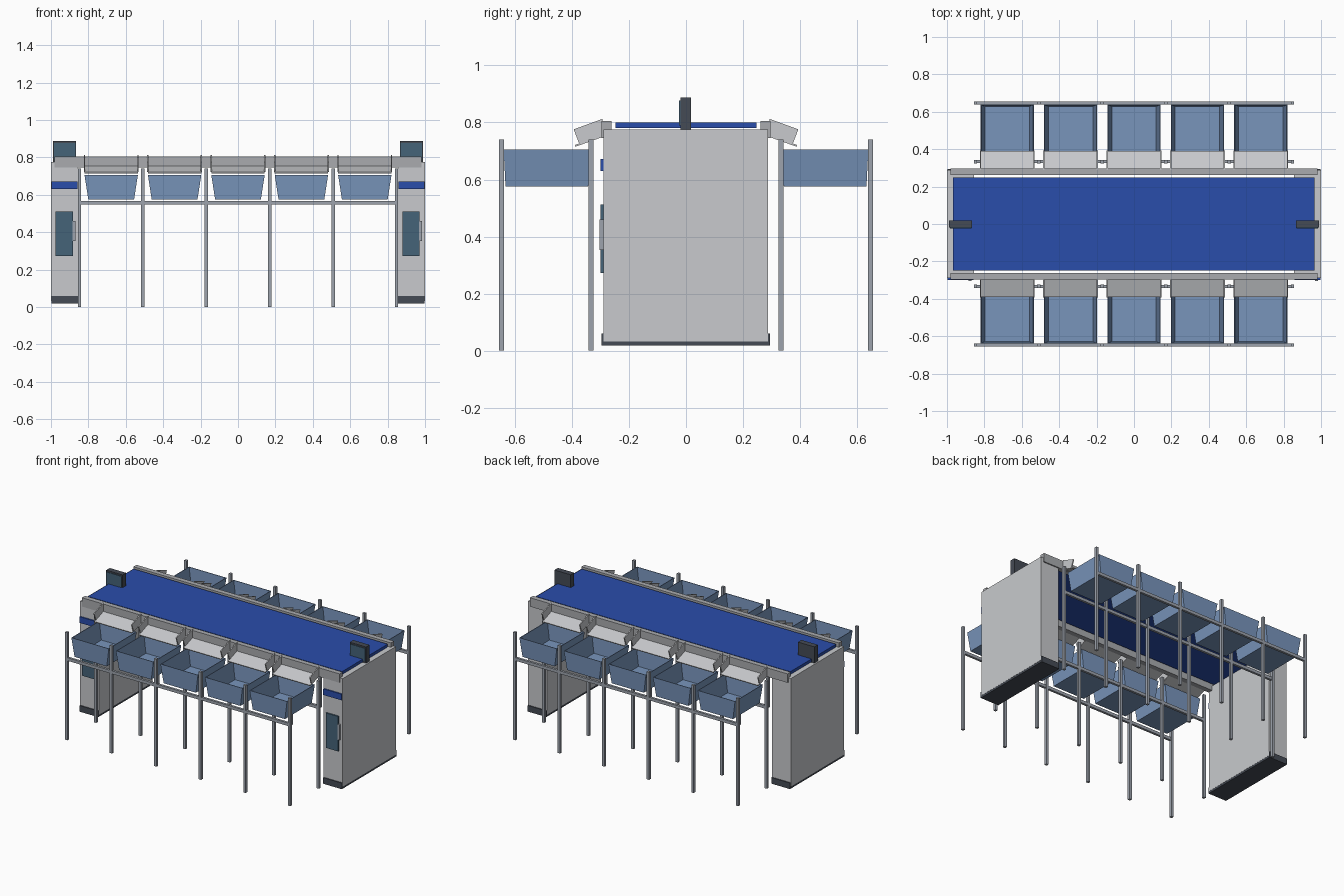
import bpy, bmesh
from mathutils import Vector

cube = bpy.data.objects.get("Cube")
if cube:
    bpy.data.objects.remove(cube, do_unlink=True)


def material(name, r, g, b):
    m = bpy.data.materials.new(name)
    m.use_nodes = True
    m.diffuse_color = (r, g, b, 1)
    m.node_tree.nodes["Principled BSDF"].inputs["Base Color"].default_value = (r, g, b, 1)
    return m


PANEL = material("light grey panel", 0.58, 0.59, 0.61)
METAL = material("frame grey", 0.34, 0.37, 0.42)
RAIL = material("rail grey", 0.40, 0.41, 0.43)
BLUE = material("belt blue", 0.023, 0.075, 0.41)
BIN = material("bin blue", 0.19, 0.30, 0.50)
DARK = material("dark grey", 0.06, 0.07, 0.09)
TEAL = material("dark teal", 0.06, 0.125, 0.19)


def finish(name, bm, mat):
    bmesh.ops.recalc_face_normals(bm, faces=bm.faces)
    mesh = bpy.data.meshes.new(name)
    bm.to_mesh(mesh)
    bm.free()
    mesh.materials.append(mat)
    ob = bpy.data.objects.new(name, mesh)
    bpy.context.collection.objects.link(ob)
    return ob


def box(name, mat, x, y, z):
    """Box from (low, high) ranges on each axis."""
    bm = bmesh.new()
    bmesh.ops.create_cube(bm, size=1)
    for v in bm.verts:
        v.co = Vector([(a + b) / 2 + c * (b - a) for (a, b), c in zip((x, y, z), v.co)])
    return finish(name, bm, mat)


def span(centre, size):
    return (centre - size / 2, centre + size / 2)


def prism(name, mat, profile, x0, x1):
    """Extrude a (y, z) profile along x."""
    bm = bmesh.new()
    face = bm.faces.new([bm.verts.new((x0, y, z)) for y, z in profile])
    ext = bmesh.ops.extrude_face_region(bm, geom=[face])["geom"]
    verts = [e for e in ext if isinstance(e, bmesh.types.BMVert)]
    bmesh.ops.translate(bm, verts=verts, vec=(x1 - x0, 0, 0))
    return finish(name, bm, mat)


def tote(name, cx, cy):
    """Open tapered bin with thin walls."""
    bm = bmesh.new()
    bmesh.ops.create_cube(bm, size=1)
    for v in bm.verts:
        top = v.co.z > 0
        v.co = (cx + v.co.x * (0.285 if top else 0.245),
                cy + v.co.y * (0.303 if top else 0.29),
                0.705 if top else 0.576)
    lid = max(bm.faces, key=lambda f: f.calc_center_median().z)
    bmesh.ops.inset_individual(bm, faces=[lid], thickness=0.006)
    floor = bmesh.ops.extrude_discrete_faces(bm, faces=[lid])["faces"][0]
    for v in floor.verts:
        v.co = (cx + (v.co.x - cx) * 0.86, cy + (v.co.y - cy) * 0.96, 0.583)
    return finish(name, bm, BIN)


# End cabinets with plinth, stripe, door and display
for side, cx in (("right", -0.927), ("left", 0.927)):
    box(side + "_cabinet", PANEL, span(cx, 0.144), (-0.29, 0.288), (0.032, 0.776))
    box(side + "_plinth", DARK, span(cx, 0.142), (-0.297, 0.295), (0.018, 0.06))
    box(side + "_stripe", BLUE, span(cx, 0.138), (-0.299, -0.289), (0.63, 0.672))
    box(side + "_door", TEAL, span(cx - 0.002, 0.093), (-0.3, -0.289), (0.272, 0.512))
    box(side + "_door_handle", METAL, span(cx + 0.05, 0.016), (-0.304, -0.289), (0.353, 0.46))
    box(side + "_display", DARK, span(cx, 0.124), (-0.02, 0.018), (0.776, 0.888))
    box(side + "_display_screen", TEAL, span(cx, 0.116), (-0.024, -0.019), (0.79, 0.878))

# Conveyor belt
box("belt", BLUE, (-0.968, 0.966), (-0.248, 0.248), (0.78, 0.8))

PITCH = 0.339
for side, s in (("front", -1), ("back", 1)):
    # Side rail of the conveyor
    box(side + "_rail", RAIL, (-0.98, 0.98), sorted((s * 0.262, s * 0.296)), (0.745, 0.806))

    # Rack legs and bars
    for row, y in (("inner", 0.333), ("outer", 0.647)):
        box(f"{side}_{row}_bar", METAL, (-0.855, 0.855), span(s * y, 0.016), (0.547, 0.568))
        for i in range(6):
            box(f"{side}_{row}_leg_{i + 1}", METAL,
                span((i - 2.5) * PITCH, 0.018), span(s * y, 0.018), (0, 0.74))

    # Chutes and bins
    for i in range(5):
        cx = (i - 2) * PITCH
        tote(f"{side}_bin_{i + 1}", cx, s * 0.488)
        slide = [(0.29, 0.757), (0.39, 0.721), (0.388, 0.715), (0.29, 0.75)]
        prism(f"{side}_chute_floor_{i + 1}", PANEL, [(s * y, z) for y, z in slide],
              cx - 0.143, cx + 0.143)
        cheek = [(0.292, 0.813), (0.394, 0.776), (0.373, 0.721), (0.292, 0.75)]
        for e in (-1, 1):
            x0, x1 = span(cx + e * 0.143, 0.007)
            prism(f"{side}_chute_wall_{i + 1}", PANEL, [(s * y, z) for y, z in cheek], x0, x1)
